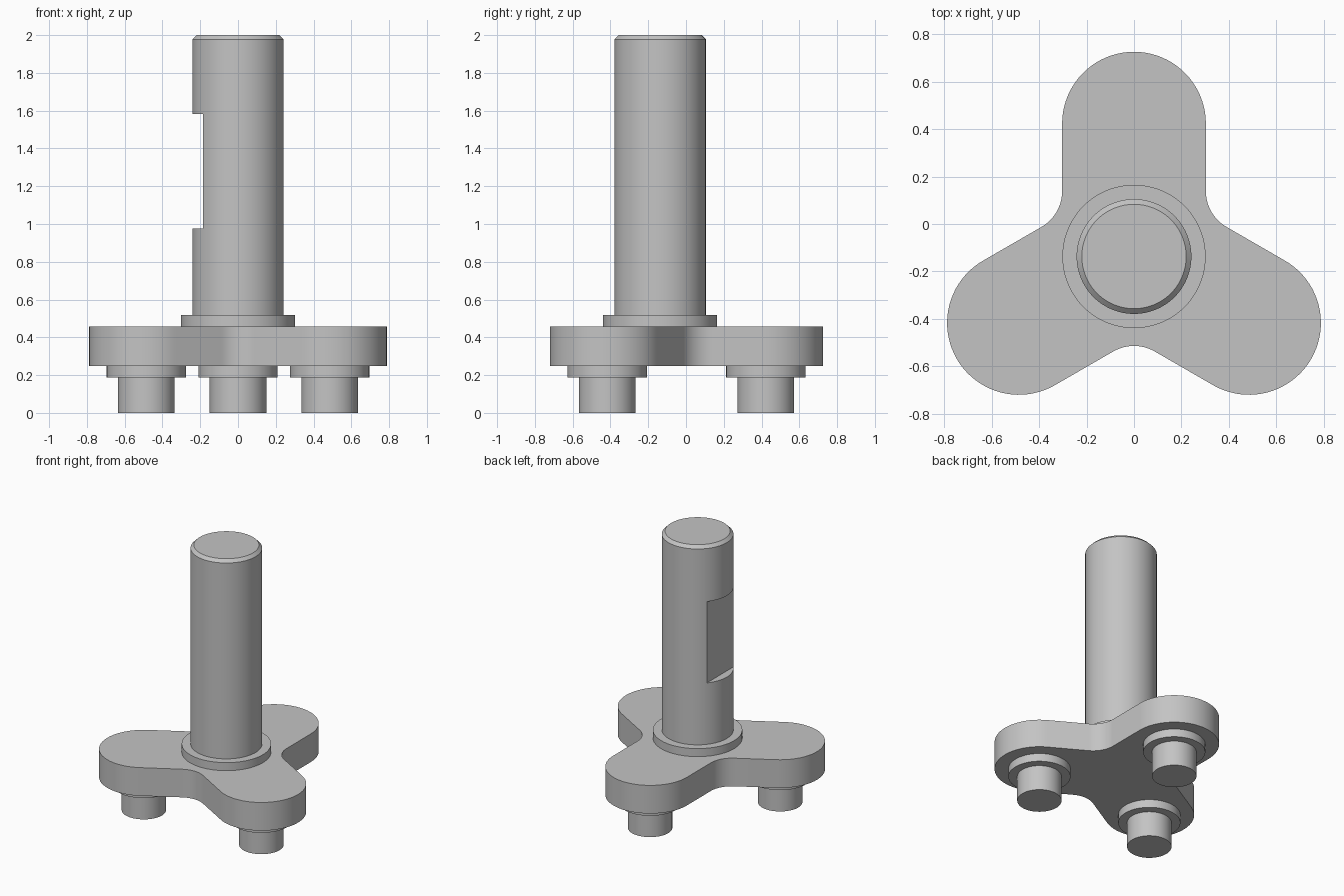
import bpy
import bmesh
from math import sin, cos, pi, radians, tan
from mathutils import Vector

if "Cube" in bpy.data.objects:
    bpy.data.objects.remove(bpy.data.objects["Cube"], do_unlink=True)

HUB = Vector((0, -0.137))
REACH = 0.56          # hub to pin distance
ARM_R = 0.303         # arm half width and end radius
FILLET = 0.175        # rounding between arms
SEGMENTS = 96

steel = bpy.data.materials.new("grey_steel")
steel.use_nodes = True
grey = (0.55, 0.55, 0.55, 1)
steel.diffuse_color = grey
steel.node_tree.nodes["Principled BSDF"].inputs["Base Color"].default_value = grey


def polar(angle, radius, origin=HUB):
    return origin + radius * Vector((cos(angle), sin(angle)))


def arc(centre, radius, start, end, steps):
    return [polar(start + (end - start) * i / steps, radius, centre)
            for i in range(steps + 1)]


def prism(name, outline, z0, z1):
    """Extrude a flat outline between two heights."""
    bm = bmesh.new()
    base = bm.faces.new([bm.verts.new((p.x, p.y, z0)) for p in outline])
    top = bmesh.ops.extrude_face_region(bm, geom=[base], use_keep_orig=True)
    verts = [g for g in top["geom"] if isinstance(g, bmesh.types.BMVert)]
    bmesh.ops.translate(bm, verts=verts, vec=(0, 0, z1 - z0))
    bmesh.ops.recalc_face_normals(bm, faces=bm.faces)
    mesh = bpy.data.meshes.new(name)
    bm.to_mesh(mesh)
    bm.free()
    mesh.materials.append(steel)
    obj = bpy.data.objects.new(name, mesh)
    bpy.context.collection.objects.link(obj)
    return obj


def disc(name, centre, radius, z0, z1):
    outline = [polar(2 * pi * i / SEGMENTS, radius, centre) for i in range(SEGMENTS)]
    return prism(name, outline, z0, z1)


def activate(obj):
    bpy.ops.object.select_all(action="DESELECT")
    obj.select_set(True)
    bpy.context.view_layer.objects.active = obj


# Three-armed plate: rounded arm ends joined by filleted inner corners
outline = []
for k in range(3):
    a = radians(90 + 120 * k)
    outline += arc(polar(a, REACH), ARM_R, a - pi / 2, a + pi / 2, 40)
    corner = a + radians(60)
    centre = polar(corner, (ARM_R + FILLET) / sin(radians(60)))
    outline += arc(centre, FILLET, corner + pi + radians(30), corner + pi - radians(30), 14)
parts = [prism("three_arm_plate", outline, 0.247, 0.457)]

# Stepped pin under each arm
for k, side in enumerate(("back", "front_right", "front_left")):
    spot = polar(radians(90 + 120 * k), REACH)
    parts.append(disc(side + "_boss", spot, 0.21, 0.187, 0.247))
    parts.append(disc(side + "_pin", spot, 0.15, 0, 0.187))

# Collar and chamfered shaft
parts.append(disc("shaft_collar", HUB, 0.302, 0.457, 0.517))
shaft = disc("shaft", HUB, 0.242, 0.517, 2)
bm = bmesh.new()
bm.from_mesh(shaft.data)
rim = [e for e in bm.edges if all(v.co.z > 1.9 for v in e.verts)]
bmesh.ops.bevel(bm, geom=rim, offset=0.022, segments=1, affect="EDGES")
bm.to_mesh(shaft.data)
bm.free()
parts.append(shaft)

# Flat milled into the -x side of the shaft
box = [Vector((x, HUB.y + y)) for x, y in ((-0.5, -0.4), (-0.185, -0.4), (-0.185, 0.4), (-0.5, 0.4))]
cutter = prism("flat_cutter", box, 0.975, 1.582)
cutter.hide_render = True
cut = shaft.modifiers.new("flat", "BOOLEAN")
cut.operation = "DIFFERENCE"
cut.solver = "EXACT"
cut.object = cutter
activate(shaft)
bpy.ops.object.modifier_apply(modifier=cut.name)
bpy.data.objects.remove(cutter, do_unlink=True)

# Smooth round walls, crisp edges
for part in parts:
    activate(part)
    bpy.ops.object.shade_smooth_by_angle(angle=radians(30))
